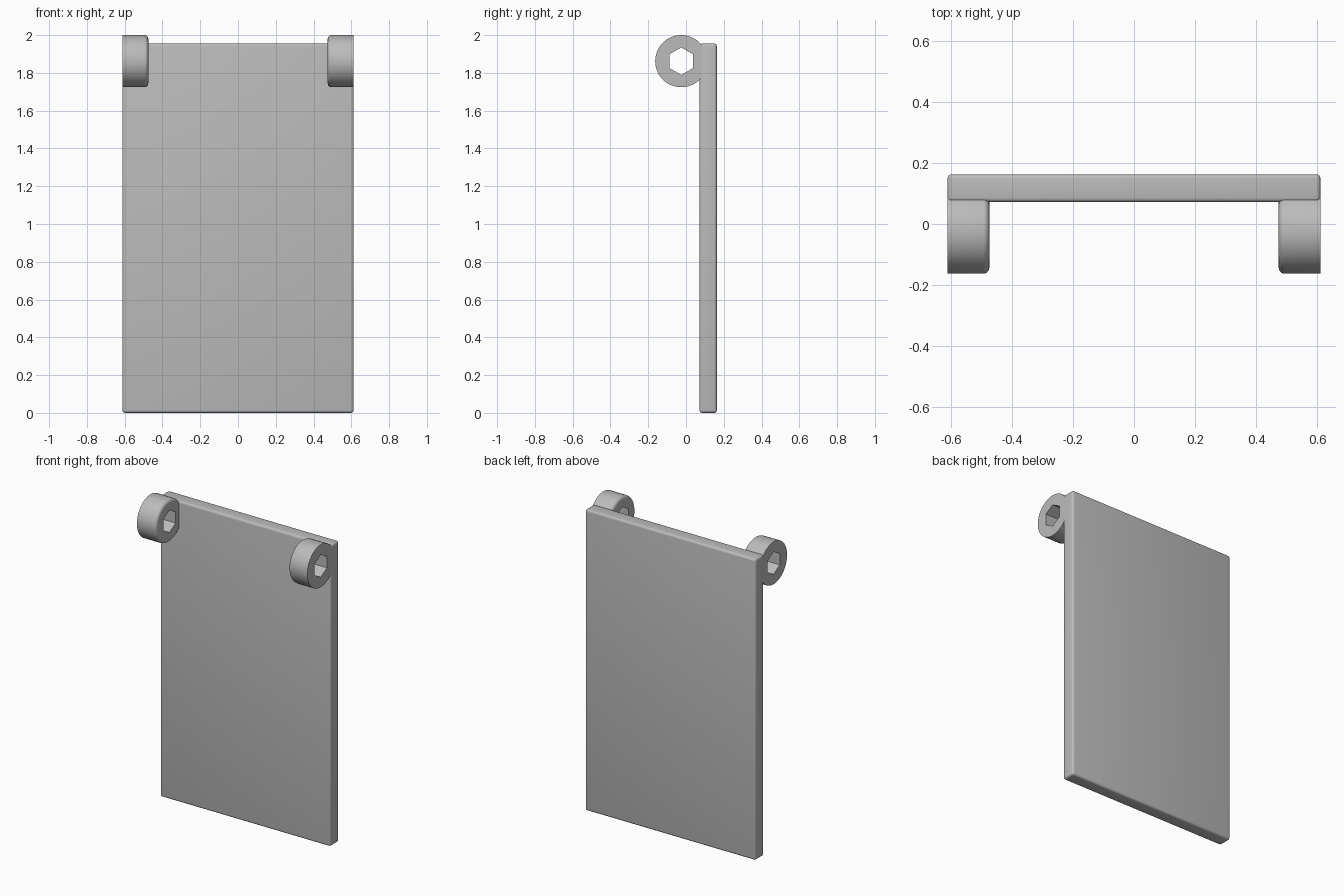
import bpy, bmesh
from math import sin, cos, pi

cube = bpy.data.objects.get("Cube")
if cube:
    bpy.data.objects.remove(cube, do_unlink=True)

grey = bpy.data.materials.new("plain grey")
grey.use_nodes = True
tone = (0.5, 0.5, 0.5, 1)
grey.diffuse_color = tone
grey.node_tree.nodes["Principled BSDF"].inputs["Base Color"].default_value = tone

HALF_W = 0.612
Y_FRONT, Y_BACK, TOP = 0.072, 0.163, 1.955
AXIS_Y, AXIS_Z, RADIUS = -0.025, 1.862, 0.138
KNUCKLE_W, FILLET, HEX_FLAT = 0.137, 0.02, 0.063
SIDES = 60


def finish(name, bm):
    bmesh.ops.recalc_face_normals(bm, faces=bm.faces[:])
    mesh = bpy.data.meshes.new(name)
    bm.to_mesh(mesh)
    bm.free()
    mesh.materials.append(grey)
    obj = bpy.data.objects.new(name, mesh)
    bpy.context.collection.objects.link(obj)
    bpy.ops.object.select_all(action='DESELECT')
    obj.select_set(True)
    bpy.context.view_layer.objects.active = obj
    bpy.ops.object.shade_smooth_by_angle(angle=pi / 6)
    return obj


# Flat panel with softly rounded edges
bm = bmesh.new()
bmesh.ops.create_cube(bm, size=1)
bmesh.ops.scale(bm, vec=(2 * HALF_W, Y_BACK - Y_FRONT, TOP), verts=bm.verts)
bmesh.ops.translate(bm, vec=(0, (Y_FRONT + Y_BACK) / 2, TOP / 2), verts=bm.verts)
bmesh.ops.bevel(bm, geom=bm.edges[:], offset=0.014, segments=4,
                profile=0.5, affect='EDGES')
finish("panel", bm)


def hex_radius(angle):
    return HEX_FLAT / cos((angle + pi / 6) % (pi / 3) - pi / 6)


# Hinge knuckle: rings joined in a loop, round outside and hexagonal bore
bm = bmesh.new()
inner = HALF_W - KNUCKLE_W
rings = [(HALF_W, None), (HALF_W, RADIUS)]
for i in range(6):
    a = i / 5 * pi / 2
    rings.append((inner + FILLET * (1 - sin(a)), RADIUS - FILLET * (1 - cos(a))))
rings.append((inner, None))

loops = []
for x, radius in rings:
    loop = []
    for k in range(SIDES):
        a = 2 * pi * k / SIDES + pi / 6
        r = radius or hex_radius(a)
        loop.append(bm.verts.new((x, AXIS_Y + r * cos(a), AXIS_Z + r * sin(a))))
    loops.append(loop)
for n, near in enumerate(loops):
    far = loops[(n + 1) % len(loops)]
    for k in range(SIDES):
        j = (k + 1) % SIDES
        bm.faces.new((near[k], near[j], far[j], far[k]))
knuckles = finish("hinge_knuckles", bm)

# Matching knuckle on the other side
mirror = knuckles.modifiers.new("Mirror", 'MIRROR')
mirror.use_axis[0] = True
mirror.use_mirror_merge = False
